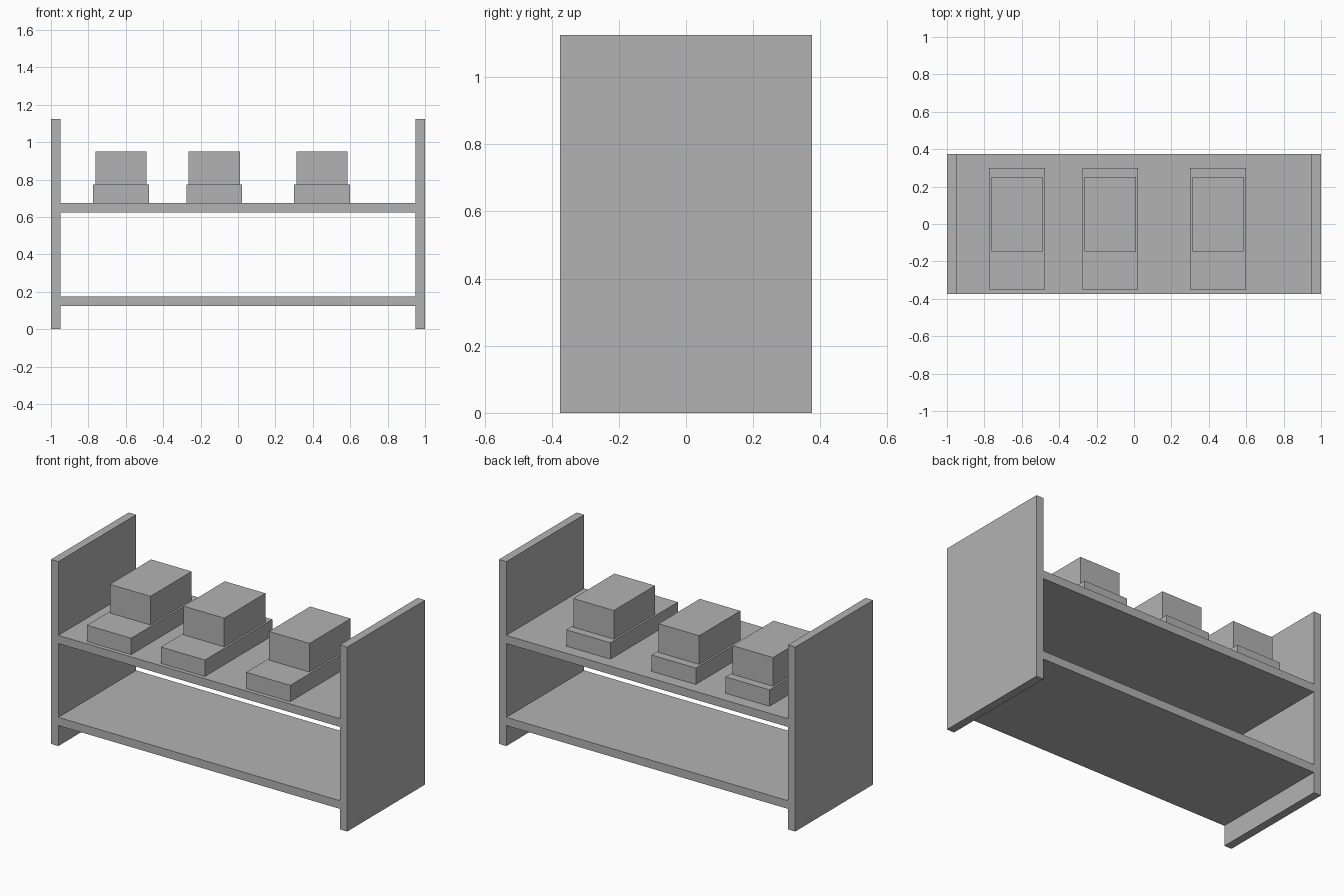
import bpy

if "Cube" in bpy.data.objects:
    bpy.data.objects.remove(bpy.data.objects["Cube"])

grey = bpy.data.materials.new("plain grey")
grey.diffuse_color = (0.45, 0.45, 0.45, 1)
grey.use_nodes = True
grey.node_tree.nodes["Principled BSDF"].inputs["Base Color"].default_value = grey.diffuse_color


def box(name, x, y, z):
    """Axis-aligned box from (min, max) ranges."""
    bpy.ops.mesh.primitive_cube_add(size=1)
    ob = bpy.context.object
    ob.name = name
    for i, (lo, hi) in enumerate((x, y, z)):
        ob.location[i] = (lo + hi) / 2
        ob.scale[i] = hi - lo
    bpy.ops.object.transform_apply(location=False, rotation=False, scale=True)
    ob.data.materials.append(grey)
    return ob


DEPTH = (-0.375, 0.375)

# Side panels
box("side_panel_left", (-1.0, -0.95), DEPTH, (0, 1.125))
box("side_panel_right", (0.95, 1.0), DEPTH, (0, 1.125))

# Shelves
box("lower_shelf", (-0.95, 0.95), DEPTH, (0.125, 0.175))
box("upper_shelf", (-0.95, 0.95), DEPTH, (0.625, 0.675))

# Desktop units: low base with a taller block set back on top
for i, cx in enumerate((-0.625, -0.127, 0.449), 1):
    box(f"unit_base_{i}", (cx - 0.149, cx + 0.149), (-0.35, 0.30), (0.675, 0.775))
    box(f"unit_block_{i}", (cx - 0.137, cx + 0.137), (-0.147, 0.25), (0.775, 0.95))
